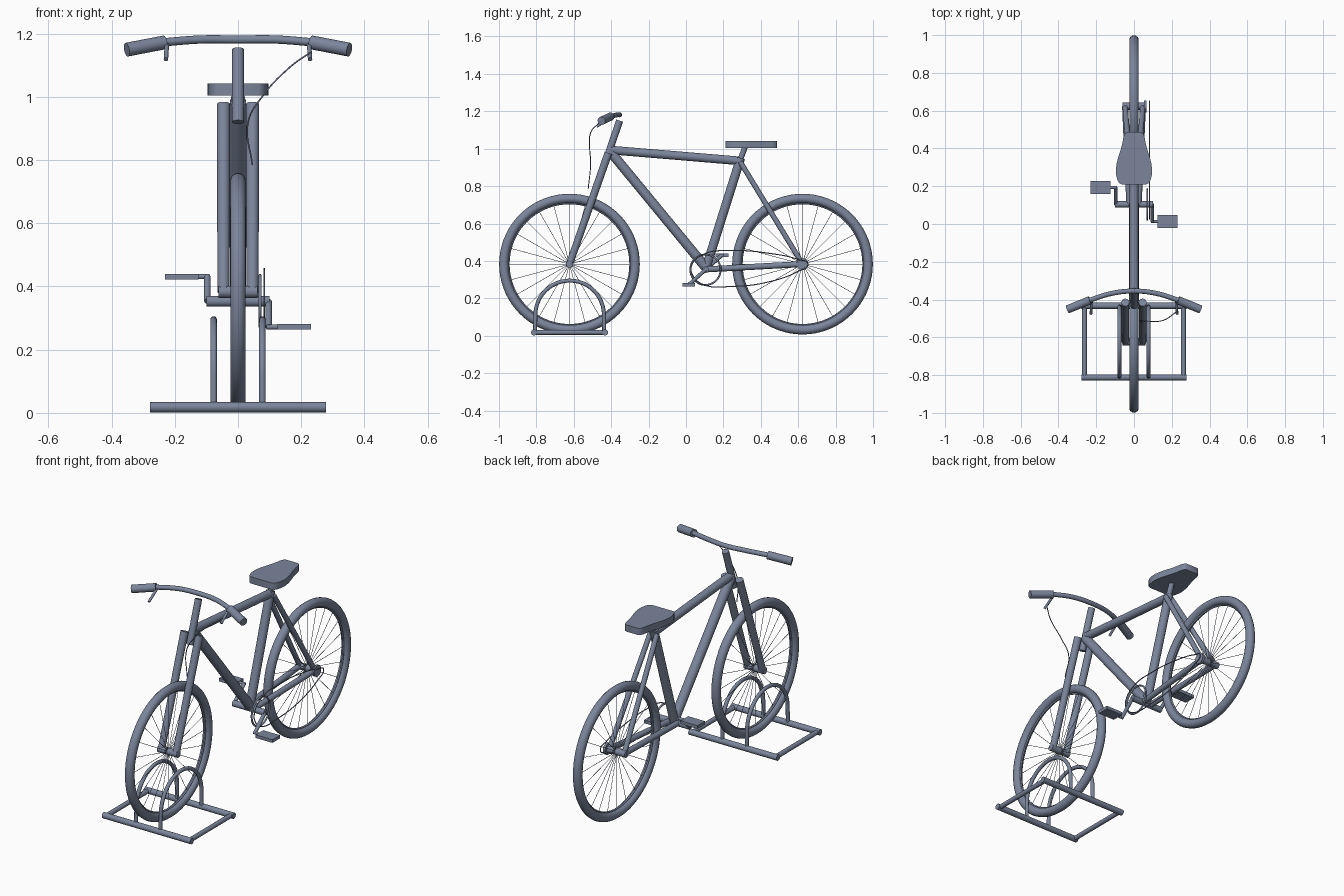
import bpy, bmesh, math
from mathutils import Vector, Matrix

if "Cube" in bpy.data.objects:
    bpy.data.objects.remove(bpy.data.objects["Cube"])

# slate blue-grey paint shared by all parts
PAINT = bpy.data.materials.new("slate_paint")
PAINT.diffuse_color = (0.2, 0.235, 0.33, 1)
PAINT.use_nodes = True
PAINT.node_tree.nodes["Principled BSDF"].inputs["Base Color"].default_value = PAINT.diffuse_color


def finish(name, bm):
    me = bpy.data.meshes.new(name)
    bmesh.ops.recalc_face_normals(bm, faces=bm.faces)
    bm.to_mesh(me)
    bm.free()
    me.materials.append(PAINT)
    ob = bpy.data.objects.new(name, me)
    bpy.context.collection.objects.link(ob)
    bpy.context.view_layer.objects.active = ob
    bpy.ops.object.select_all(action='DESELECT')
    ob.select_set(True)
    bpy.ops.object.shade_smooth_by_angle(angle=math.radians(40))
    return ob


def add_rod(bm, a, b, r, r2=None, seg=24):
    a, b = Vector(a), Vector(b)
    d = b - a
    m = Matrix.Translation((a + b) / 2) @ d.to_track_quat('Z', 'Y').to_matrix().to_4x4()
    bmesh.ops.create_cone(bm, cap_ends=True, segments=seg, radius1=r,
                          radius2=r if r2 is None else r2, depth=d.length, matrix=m)


def rod(name, a, b, r, r2=None):
    bm = bmesh.new()
    add_rod(bm, a, b, r, r2)
    return finish(name, bm)


def torus(name, center, R, r):
    # ring standing in the y-z plane
    bpy.ops.mesh.primitive_torus_add(major_radius=R, minor_radius=r, major_segments=72,
                                     minor_segments=14, location=center,
                                     rotation=(0, math.pi / 2, 0))
    ob = bpy.context.object
    ob.name = name
    ob.data.materials.append(PAINT)
    bpy.ops.object.shade_smooth()


def pipe(name, pts, r, smooth=True, cyclic=False):
    cu = bpy.data.curves.new(name, 'CURVE')
    cu.dimensions = '3D'
    cu.bevel_depth = r
    cu.bevel_resolution = 4
    cu.use_fill_caps = True
    cu.materials.append(PAINT)
    if smooth:
        s = cu.splines.new('BEZIER')
        s.bezier_points.add(len(pts) - 1)
        for p, co in zip(s.bezier_points, pts):
            p.co = co
            p.handle_left_type = p.handle_right_type = 'AUTO'
    else:
        s = cu.splines.new('POLY')
        s.points.add(len(pts) - 1)
        for p, co in zip(s.points, pts):
            p.co = (*co, 1)
        s.use_smooth = True
    s.use_cyclic_u = cyclic
    ob = bpy.data.objects.new(name, cu)
    bpy.context.collection.objects.link(ob)


def box(name, center, size):
    bm = bmesh.new()
    bmesh.ops.create_cube(bm, size=1, matrix=Matrix.Translation(center) @ Matrix.Diagonal((*size, 1)))
    return finish(name, bm)


# wheels: tyre, rim, spokes, hub
HZ = 0.383
for label, y in (("front", -0.623), ("rear", 0.623)):
    torus(label + "_tyre", (0, y, HZ), 0.351, 0.025)
    torus(label + "_rim", (0, y, HZ), 0.325, 0.005)
    bm = bmesh.new()
    for i in range(24):
        a = math.tau * i / 24
        d = Vector((0, math.cos(a), math.sin(a)))
        c = Vector((0, y, HZ))
        add_rod(bm, c + d * 0.012, c + d * 0.325, 0.0013, seg=8)
    finish(label + "_spokes", bm)
    rod(label + "_hub", (-0.062, y, HZ), (0.062, y, HZ), 0.019)
rod("rear_sprocket", (0.052, 0.623, HZ), (0.066, 0.623, HZ), 0.032)

# frame
BB = (0, 0.104, 0.353)
SEAT = (0, 0.288, 0.935)
rod("top_tube", (0, -0.405, 0.993), SEAT, 0.023)
rod("down_tube", (0, -0.405, 0.985), (0, 0.11, 0.36), 0.026)
rod("seat_tube", BB, (0, 0.292, 0.95), 0.024)
rod("seat_post", SEAT, (0, 0.316, 1.01), 0.015)
rod("head_tube", (0, -0.433, 0.92), (0, -0.355, 1.15), 0.019)
for side, s in (("left", -1), ("right", 1)):
    rod(side + "_fork_leg", (s * 0.046, -0.623, HZ), (s * 0.046, -0.415, 0.977), 0.019, 0.021)
    rod(side + "_chain_stay", (s * 0.025, 0.11, 0.355), (s * 0.047, 0.623, HZ), 0.016)
    rod(side + "_seat_stay", (s * 0.02, 0.29, 0.93), (s * 0.047, 0.623, HZ), 0.014)

# saddle: flat profile, extruded
half = [(0.038, 0.486), (0.048, 0.48), (0.056, 0.46), (0.061, 0.43), (0.070, 0.395), (0.083, 0.355),
        (0.092, 0.32), (0.096, 0.29), (0.095, 0.262), (0.089, 0.235), (0.079, 0.217), (0.066, 0.21)]
outline = half + [(-x, y) for x, y in reversed(half)]
bm = bmesh.new()
f = bm.faces.new([bm.verts.new((x, y, 1.004)) for x, y in outline])
ext = bmesh.ops.extrude_face_region(bm, geom=[f])
bmesh.ops.translate(bm, vec=(0, 0, 0.038),
                    verts=[v for v in ext['geom'] if isinstance(v, bmesh.types.BMVert)])
if not f.is_valid or len(bm.faces) == len(outline) + 1:   # keep the underside closed
    bmesh.ops.holes_fill(bm, edges=bm.edges, sides=0)
finish("saddle", bm)

# handlebar, grips, brake levers, cable
pipe("handlebar", [(-0.24, -0.405, 1.172), (-0.12, -0.368, 1.181), (0, -0.355, 1.181),
                   (0.12, -0.368, 1.181), (0.24, -0.405, 1.172)], 0.013)
for side, s in (("left", -1), ("right", 1)):
    rod(side + "_grip", (s * 0.232, -0.403, 1.172), (s * 0.352, -0.452, 1.149), 0.022)
    rod(side + "_brake_lever", (s * 0.225, -0.41, 1.165), (s * 0.228, -0.477, 1.118), 0.007)
pipe("brake_cable", [(0.228, -0.462, 1.14), (0.16, -0.508, 1.09), (0.08, -0.515, 1.005),
                     (0.032, -0.51, 0.92), (0.045, -0.523, 0.785)], 0.0025)

# cranks and pedals
rod("crank_axle", (-0.1, *BB[1:]), (0.1, *BB[1:]), 0.017)
for side, s, py, pz in (("left", -1, 0.193, 0.431), ("right", 1, 0.014, 0.272)):
    rod(side + "_crank", (s * 0.097, *BB[1:]), (s * 0.097, py, pz), 0.01)
    rod(side + "_pedal_spindle", (s * 0.09, py, pz), (s * 0.14, py, pz), 0.008)
    box(side + "_pedal", (s * 0.178, py, pz), (0.106, 0.068, 0.018))

# chainring and chain
torus("chainring", (0.07, *BB[1:]), 0.081, 0.005)
pipe("chain", [(0.083, y, z) for y, z in (
    (0.03, 0.375), (0.09, 0.434), (0.25, 0.455), (0.45, 0.44), (0.60, 0.408), (0.652, 0.383),
    (0.60, 0.345), (0.45, 0.29), (0.25, 0.264), (0.09, 0.275), (0.035, 0.325))],
    0.0028, cyclic=True)

# parking stand: base frame and two hoops
for label, y in (("front", -0.812), ("rear", -0.433)):
    rod("stand_" + label + "_bar", (-0.278, y, 0.018), (0.278, y, 0.018), 0.0165)
for side, s in (("left", -1), ("right", 1)):
    rod("stand_" + side + "_bar", (s * 0.262, -0.812, 0.018), (s * 0.262, -0.433, 0.018), 0.013)
    arch = [(s * 0.077, -0.622 + 0.183 * math.cos(math.pi * i / 24),
             0.112 + 0.183 * math.sin(math.pi * i / 24)) for i in range(25)]
    pipe("stand_" + side + "_hoop",
         [(s * 0.077, -0.437, 0.018)] + arch + [(s * 0.077, -0.807, 0.018)], 0.0105, smooth=False)
